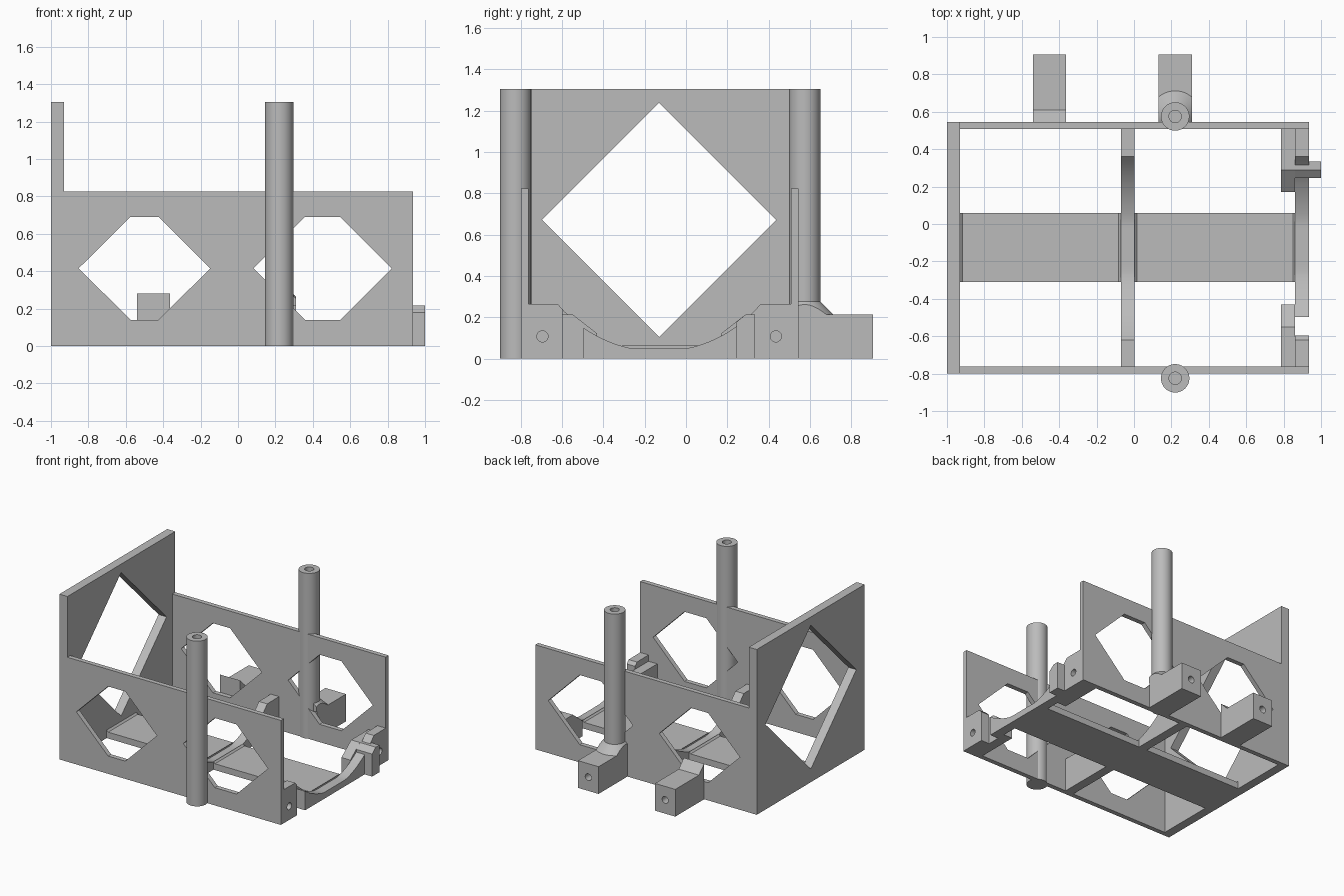
import bpy, bmesh, math
from mathutils import Vector

cube = bpy.data.objects.get("Cube")
if cube:
    bpy.data.objects.remove(cube, do_unlink=True)

grey = bpy.data.materials.new("plain_grey")
grey.use_nodes = True
GREY = (0.5, 0.5, 0.5, 1)
grey.diffuse_color = GREY
grey.node_tree.nodes["Principled BSDF"].inputs["Base Color"].default_value = GREY

MID = -0.13             # y of the frame's symmetry plane
FRONT, BACK = -0.8, 0.545
WALL = 0.037
RIGHT_END = 0.935
BOWL_Z, BOWL_R = 0.675, 0.64


def prism(name, pts, axis, a, b):
    """Extrude a 2D outline along an axis from a to b."""
    place = {"X": lambda p, d: (d, p[0], p[1]),
             "Y": lambda p, d: (p[0], d, p[1]),
             "Z": lambda p, d: (p[0], p[1], d)}[axis]
    bm = bmesh.new()
    face = bm.faces.new([bm.verts.new(place(p, a)) for p in pts])
    moved = bmesh.ops.extrude_face_region(bm, geom=[face])["geom"]
    shift = Vector(place((0, 0), b - a))
    bmesh.ops.translate(bm, vec=shift, verts=[v for v in moved if isinstance(v, bmesh.types.BMVert)])
    bmesh.ops.recalc_face_normals(bm, faces=bm.faces)
    mesh = bpy.data.meshes.new(name)
    bm.to_mesh(mesh)
    bm.free()
    mesh.materials.append(grey)
    obj = bpy.data.objects.new(name, mesh)
    bpy.context.collection.objects.link(obj)
    return obj


def rect(x0, x1, y0, y1):
    return [(x0, y0), (x1, y0), (x1, y1), (x0, y1)]


def circle(cx, cy, r, n=48):
    return [(cx + r * math.cos(2 * math.pi * i / n), cy + r * math.sin(2 * math.pi * i / n))
            for i in range(n)]


def boolean(obj, cutters, operation="DIFFERENCE"):
    """Combine with the cutters, bake the result and drop the cutters."""
    for c in cutters:
        c.hide_render = True
        mod = obj.modifiers.new("cut", "BOOLEAN")
        mod.operation, mod.solver, mod.object = operation, "EXACT", c
    graph = bpy.context.evaluated_depsgraph_get()
    mesh = bpy.data.meshes.new_from_object(obj.evaluated_get(graph))
    obj.modifiers.clear()
    obj.data = mesh
    for c in cutters:
        bpy.data.objects.remove(c, do_unlink=True)
    return obj


def smooth(obj):
    bpy.ops.object.select_all(action="DESELECT")
    obj.select_set(True)
    bpy.context.view_layer.objects.active = obj
    bpy.ops.object.shade_smooth_by_angle(angle=math.radians(30))


def flip(y):
    return 2 * MID - y


# Tall end plate with a diamond opening
plate = prism("end_plate", rect(FRONT, BACK, 0, 1.305), "X", -1, -0.93)
d = 0.567
boolean(plate, [prism("diamond", [(MID - d, 0.672), (MID, 0.672 - d), (MID + d, 0.672), (MID, 0.672 + d)],
                      "X", -1.1, -0.8)])


# Long side walls with flattened diamond openings
def window(cx, half, flat, y):
    z, h = 0.415, 0.275
    pts = [(cx - half, z), (cx - flat, z - h), (cx + flat, z - h),
           (cx + half, z), (cx + flat, z + h), (cx - flat, z + h)]
    return prism("window", pts, "Y", y - 0.1, y + 0.1)


for name, y in (("front_wall", FRONT), ("back_wall", BACK - WALL)):
    wall = prism(name, rect(-0.93, RIGHT_END, 0, 0.825), "Y", y, y + WALL)
    boolean(wall, [window(-0.5, 0.352, 0.075, y), window(0.452, 0.37, 0.095, y)])

# Hollow posts
for name, y in (("front_post", -0.825), ("back_post", 0.575)):
    post = prism(name, circle(0.22, y, 0.076), "Z", 0, 1.305)
    boolean(post, [prism("bore", circle(0.22, y, 0.033), "Z", 1.0, 1.4)])
    smooth(post)

# Bowl-shaped cross ribs
inner0, inner1 = FRONT + WALL, BACK - WALL
span = 0.49
bowl = []
for i in range(33):
    dy = -span + 2 * span * i / 32
    bowl.append((MID + dy, max(0.05, BOWL_Z - math.sqrt(BOWL_R ** 2 - dy ** 2))))
outline = [(inner1, 0), (inner0, 0), (inner0, 0.265)] + bowl + [(inner1, 0.265)]
middle_rib = prism("middle_rib", outline, "X", -0.07, 0.003)
smooth(middle_rib)
end_rib = prism("end_rib", outline, "X", 0.862, RIGHT_END)


def screw_hole(y):
    return prism("screw_hole", circle(y, 0.108, 0.027, 24), "X", 0.7, 1.1)


hole_ys = (-0.695, 0.435)
slot = prism("slot", rect(-0.597, -0.497, -0.1, 0.5), "X", 0.862, 1.1)
boolean(end_rib, [slot] + [screw_hole(y) for y in hole_ys])
smooth(end_rib)

# Joint blocks behind the end rib, one mirrored
block = [(inner1, 0), (0.17, 0), (0.17, 0.122), (0.29, 0.215), (inner1, 0.215)]
for name, pts, hy in (("back_joint_block", block, hole_ys[1]),
                      ("front_joint_block", [(flip(y), z) for y, z in block], hole_ys[0])):
    smooth(boolean(prism(name, pts, "X", 0.785, 0.862), [screw_hole(hy)]))

# Joint tab sticking out of the end
prism("joint_tab", [(0.335, 0), (0.245, 0), (0.245, 0.178), (0.29, 0.215), (0.335, 0.215)],
      "X", 0.862, 1.0)

# Floor strips with small chamfers against the ribs
for name, x0, x1 in (("left_floor_strip", -0.93, -0.07), ("right_floor_strip", 0.003, 0.862)):
    c = 0.013
    prism(name, [(x0, 0), (x1, 0), (x1, 0.05 + c), (x1 - c, 0.05), (x0 + c, 0.05), (x0, 0.05 + c)],
          "Y", -0.31, 0.06)

# Rear mounting lugs
for name, x0, x1 in (("left_lug", 0.13, 0.31), ("right_lug", -0.54, -0.363)):
    top = 0.215 if x0 > 0 else 0.28
    pts = [(BACK, 0), (0.905, 0), (0.905, 0.215), (BACK + top - 0.215, 0.215)]
    if x0 < 0:
        pts.append((BACK, top))
    else:
        pts[-1] = (BACK, top)
    lug = prism(name, pts, "X", x0, x1)
    hole = prism("lug_hole", circle((x0 + x1) / 2, 0.108, 0.027, 24), "Y", 0.65, 1.0)
    smooth(boolean(lug, [hole]))

# Conical collar where the back post meets its lug
bm = bmesh.new()
bmesh.ops.create_cone(bm, cap_ends=True, segments=48, radius1=0.137, radius2=0.076, depth=0.061)
bmesh.ops.translate(bm, vec=(0.22, 0.575, 0.2455), verts=bm.verts)
mesh = bpy.data.meshes.new("post_collar")
bm.to_mesh(mesh)
bm.free()
mesh.materials.append(grey)
collar = bpy.data.objects.new("post_collar", mesh)
bpy.context.collection.objects.link(collar)
boolean(collar, [prism("collar_trim", rect(0.13, 0.31, BACK - 0.01, 0.9), "Z", 0.1, 0.4)], "INTERSECT")
smooth(collar)
